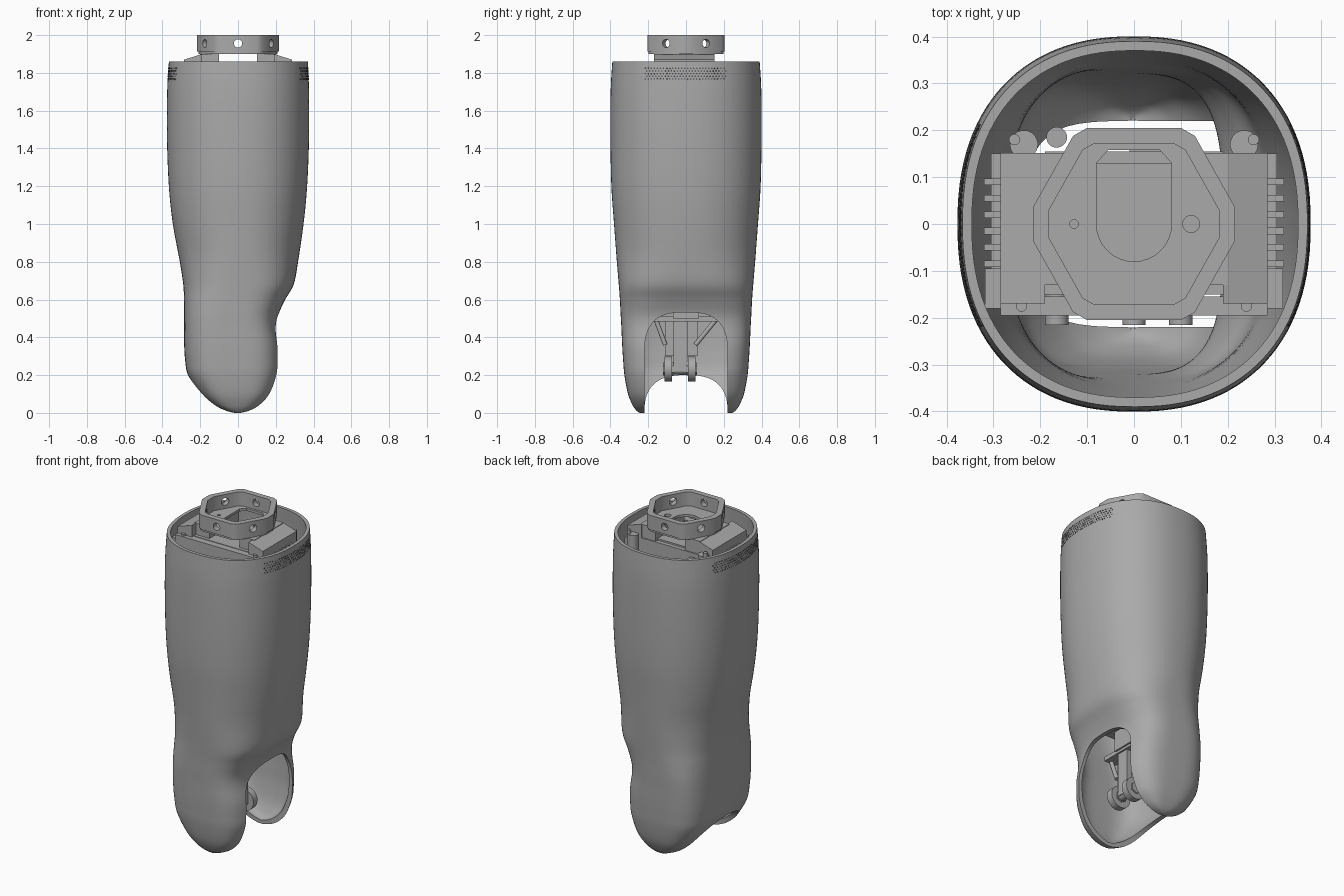
import bpy, bmesh, math
from mathutils import Vector, Matrix
from mathutils.bvhtree import BVHTree

if "Cube" in bpy.data.objects:
    bpy.data.objects.remove(bpy.data.objects["Cube"], do_unlink=True)


def make_material(name, value):
    mat = bpy.data.materials.new(name)
    mat.use_nodes = True
    mat.diffuse_color = (value, value, value, 1)
    mat.node_tree.nodes["Principled BSDF"].inputs["Base Color"].default_value = (value, value, value, 1)
    return mat


GREY = make_material("grey", 0.4)
DARK = make_material("dark grey", 0.1)
parts = []


def add_object(name, bm, mat=GREY):
    bmesh.ops.recalc_face_normals(bm, faces=bm.faces)
    mesh = bpy.data.meshes.new(name)
    bm.to_mesh(mesh)
    bm.free()
    ob = bpy.data.objects.new(name, mesh)
    bpy.context.scene.collection.objects.link(ob)
    mesh.materials.append(mat)
    parts.append(ob)
    return ob


def box(name, x, y, z):
    bm = bmesh.new()
    size = Vector((x[1] - x[0], y[1] - y[0], z[1] - z[0]))
    centre = Vector((sum(x), sum(y), sum(z))) / 2
    bmesh.ops.create_cube(bm, size=1, matrix=Matrix.Translation(centre) @ Matrix.Diagonal(size).to_4x4())
    return add_object(name, bm)


def rod(name, start, end, radius, sides=32):
    a, b = Vector(start), Vector(end)
    turn = (b - a).to_track_quat("Z", "Y").to_matrix().to_4x4()
    bm = bmesh.new()
    bmesh.ops.create_cone(bm, cap_ends=True, segments=sides, radius1=radius, radius2=radius,
                          depth=(b - a).length, matrix=Matrix.Translation((a + b) / 2) @ turn)
    return add_object(name, bm)


def prism(name, outline, low, high, axis="Z"):
    bm = bmesh.new()
    place = (lambda p, h: (p[0], p[1], h)) if axis == "Z" else (lambda p, h: (h, p[0], p[1]))
    ends = [[bm.verts.new(place(p, h)) for p in outline] for h in (low, high)]
    bm.faces.new(ends[0])
    bm.faces.new(ends[1])
    bridge(bm, ends[0], ends[1])
    return add_object(name, bm)


def bridge(bm, a, b):
    for i in range(len(a)):
        j = (i + 1) % len(a)
        bm.faces.new((a[i], a[j], b[j], b[i]))


def cut(ob, cutters):
    """Subtract the cutters from the part and discard them."""
    for c in cutters:
        c.hide_render = True
        mod = ob.modifiers.new("cut", "BOOLEAN")
        mod.operation, mod.solver, mod.object = "DIFFERENCE", "EXACT", c
    bpy.context.view_layer.update()
    dg = bpy.context.evaluated_depsgraph_get()
    mesh = bpy.data.meshes.new_from_object(ob.evaluated_get(dg))
    ob.modifiers.clear()
    ob.data = mesh
    mesh.materials.clear()
    mesh.materials.append(GREY)
    for face in mesh.polygons:
        face.material_index = 0
    for c in cutters:
        parts.remove(c)
        bpy.data.objects.remove(c, do_unlink=True)


# Outer shell: height, right edge, left edge, half depth
PROFILE = [
    (0, -.025, .02, .245), (.012, -.08, .075, .262), (.04, -.14, .13, .282),
    (.1, -.205, .185, .307), (.2, -.265, .222, .326), (.28, -.28, .228, .333),
    (.36, -.285, .225, .338), (.45, -.285, .21, .342), (.52, -.285, .215, .346),
    (.6, -.286, .25, .35), (.68, -.29, .295, .356), (.8, -.308, .318, .366),
    (1, -.345, .347, .381), (1.2, -.366, .366, .395), (1.45, -.376, .376, .4),
    (1.7, -.375, .376, .399), (1.86, -.366, .37, .39)]
TOP, WALL, AROUND, STEPS = 1.86, 0.02, 112, 5


def spline(rows, steps):
    out = []
    for i in range(len(rows) - 1):
        p = [Vector(rows[max(0, min(len(rows) - 1, i + k))]) for k in (-1, 0, 1, 2)]
        for s in range(steps):
            t = s / steps
            out.append(p[1] + (p[2] - p[0]) * t / 2
                       + (p[0] * 2 - p[1] * 5 + p[2] * 4 - p[3]) * t * t / 2
                       + (p[1] * 3 - p[0] - p[2] * 3 + p[3]) * t ** 3 / 2)
    return out + [Vector(rows[-1])]


def power(v, e):
    return math.copysign(abs(v) ** e, v)


def shell_ring(bm, row, inset):
    z, right, left, depth = row
    s = min(1, max(0, (z - .4) / .5))
    e = 2 / (3.5 - 1.2 * s * s * (3 - 2 * s))
    middle, width = (left + right) / 2, max(.01, (left - right) / 2 - inset)
    height = z + inset * (1 - z / TOP)
    ring = []
    for i in range(AROUND):
        a = math.tau * i / AROUND
        ring.append(bm.verts.new((middle + width * power(math.cos(a), e),
                                  (depth - inset) * power(math.sin(a), e), height)))
    return ring


bm = bmesh.new()
rows = spline(PROFILE, STEPS)
skins = [[shell_ring(bm, r, inset) for r in rows] for inset in (0, WALL)]
for skin in skins:
    bm.faces.new(skin[0])
    for lower, upper in zip(skin, skin[1:]):
        bridge(bm, lower, upper)
bridge(bm, skins[0][-1], skins[1][-1])
shell = add_object("leg_shell", bm)


# Joint openings between the two cheeks: tall on the left, low on the right
def arch(half, base, height, e):
    pts = [(half * power(math.cos(a), e), base + height * power(math.sin(a), e))
           for a in (math.pi * i / 32 for i in range(33))]
    return [(half, -.1)] + pts + [(-half, -.1)]


cut(shell, [prism("left_opening", arch(.22, .3, .232, .7), 0.003, .6, "X"),
            prism("right_opening", arch(.221, -.01, .21, .75), -.6, .6, "X")])

# Bands of small vent dots on both sides below the rim
tree = BVHTree.FromPolygons([v.co for v in shell.data.vertices],
                            [tuple(f.vertices) for f in shell.data.polygons])
bm = bmesh.new()
for side in (-1, 1):
    for r in range(5):
        for c in range(27):
            y = -.215 + c * .016 + (r % 2) * .008
            hit, normal, _, _ = tree.ray_cast(Vector((side, y, 1.768 + r * .014)), Vector((-side, 0, 0)))
            if hit:
                turn = normal.to_track_quat("Z", "Y").to_matrix().to_4x4()
                bmesh.ops.create_cone(bm, cap_ends=True, segments=6, radius1=.0045, radius2=.0045,
                                      depth=.003, matrix=Matrix.Translation(hit) @ turn)
add_object("vent_dots", bm, DARK)

# Six-sided mounting collar with bolt holes
quarter = [(.216, .035), (.13, .188), (.1, .205)]
outline = [(x * sx, y * sy) for x, y in quarter for sx in (-1, 1) for sy in (-1, 1)]
outline.sort(key=lambda p: math.atan2(p[1], p[0]))
inner = [(x * .84, y * .84) for x, y in outline]
collar = prism("mounting_collar", outline, 1.912, 2)
holes = [prism("collar_bore", inner, 1.9, 2.1)]
for angle in (90, 31, -31):
    d = Vector((math.cos(math.radians(angle)), math.sin(math.radians(angle)), 0)) * .4
    lift = Vector((0, 0, 1.956))
    holes.append(rod("bolt_hole", lift - d, lift + d, .022, 24))
cut(collar, holes)

# Base plate with an arched window and two round holes
window = [(.08, .13), (.055, .158), (-.055, .158), (-.08, .13)]
window += [(.08 * math.cos(a), .08 * math.sin(a)) for a in (math.pi + math.pi * i / 16 for i in range(17))]
plate = prism("collar_base_plate", [(x * .97, y * .97) for x, y in outline], 1.9, 1.915)
cut(plate, [prism("plate_window", window, 1.8, 2.1),
            rod("small_hole", (-.128, 0, 1.8), (-.128, 0, 2.1), .009, 16),
            rod("large_hole", (.122, 0, 1.8), (.122, 0, 2.1), .018, 24)])

# Drive unit inside the shell
box("drive_body", (-.225, .225), (-.15, .13), (1, 1.83))
box("lower_drive_body", (-.16, .16), (-.13, .13), (.62, 1))
box("rear_cover", (-.19, .19), (.1, .155), (1.3, 1.82))
box("front_bar", (-.285, .285), (-.195, -.155), (1.72, 1.83))
for s, side in ((-1, "right"), (1, "left")):
    def span(a, b):
        return tuple(sorted((s * a, s * b)))
    box(side + "_neck", span(.1, .2), (-.13, .15), (1.82, 1.9))
    shoulder = box(side + "_shoulder", span(.19, .285), (-.17, .152), (1.25, 1.87))
    for v in shoulder.data.vertices:
        if abs(v.co.x) < .2 and v.co.z > 1.8:
            v.co.z = 1.9
    for i in range(6):
        y = -.085 + i * .035
        box(side + "_cooling_fin", span(.28, .32), (y - .007, y + .007), (1.5, 1.82))
    box(side + "_fin_core", span(.28, .305), (-.1, .15), (1.5, 1.79))
    box(side + "_bracket", span(.26, .318), (-.18, -.095), (1.6, 1.8))
    rod(side + "_post", (s * .235, .17, 1.4), (s * .235, .17, 1.84), .03)
    rod(side + "_post_pin", (s * .255, .18, 1.4), (s * .255, .18, 1.86), .012, 16)
    rod(side + "_bar_bolt", (s * .24, -.175, 1.8), (s * .24, -.175, 1.84), .012, 16)
rod("rear_post", (-.165, .185, 1.3), (-.165, .185, 1.8), .022)
for x in (-.165, 0, .1):
    rod("front_boss", (x, -.215, 1.6), (x, -.15, 1.6), .025)

# Yoke and rollers at the joint
X = .03
box("yoke_stem", (X - .05, X + .05), (-.07, .07), (.5, .64))
box("yoke_crossbar", (X - .04, X + .04), (-.17, .17), (.485, .51))
box("yoke_plate", (X - .025, X - .005), (-.11, .06), (.3, .5))
box("yoke_arm", (X - .02, X + .03), (-.065, .01), (.22, .5))
for y in (-.11, .05):
    rod("yoke_strut", (X, y, .36), (X, math.copysign(.16, y), .495), .012, 12)
for y in (-.095, .03):
    rod("joint_roller", (X, y - .02, .232), (X, y + .02, .232), .066)
    rod("roller_hub", (X, y - .028, .232), (X, y + .028, .232), .035, 6)
rod("joint_pin", (X, -.1, .232), (X, .04, .232), .028)

# Smooth curved surfaces and keep the corners sharp
bpy.ops.object.select_all(action="DESELECT")
for ob in parts:
    ob.select_set(True)
bpy.context.view_layer.objects.active = shell
bpy.ops.object.shade_smooth_by_angle(angle=math.radians(35))
